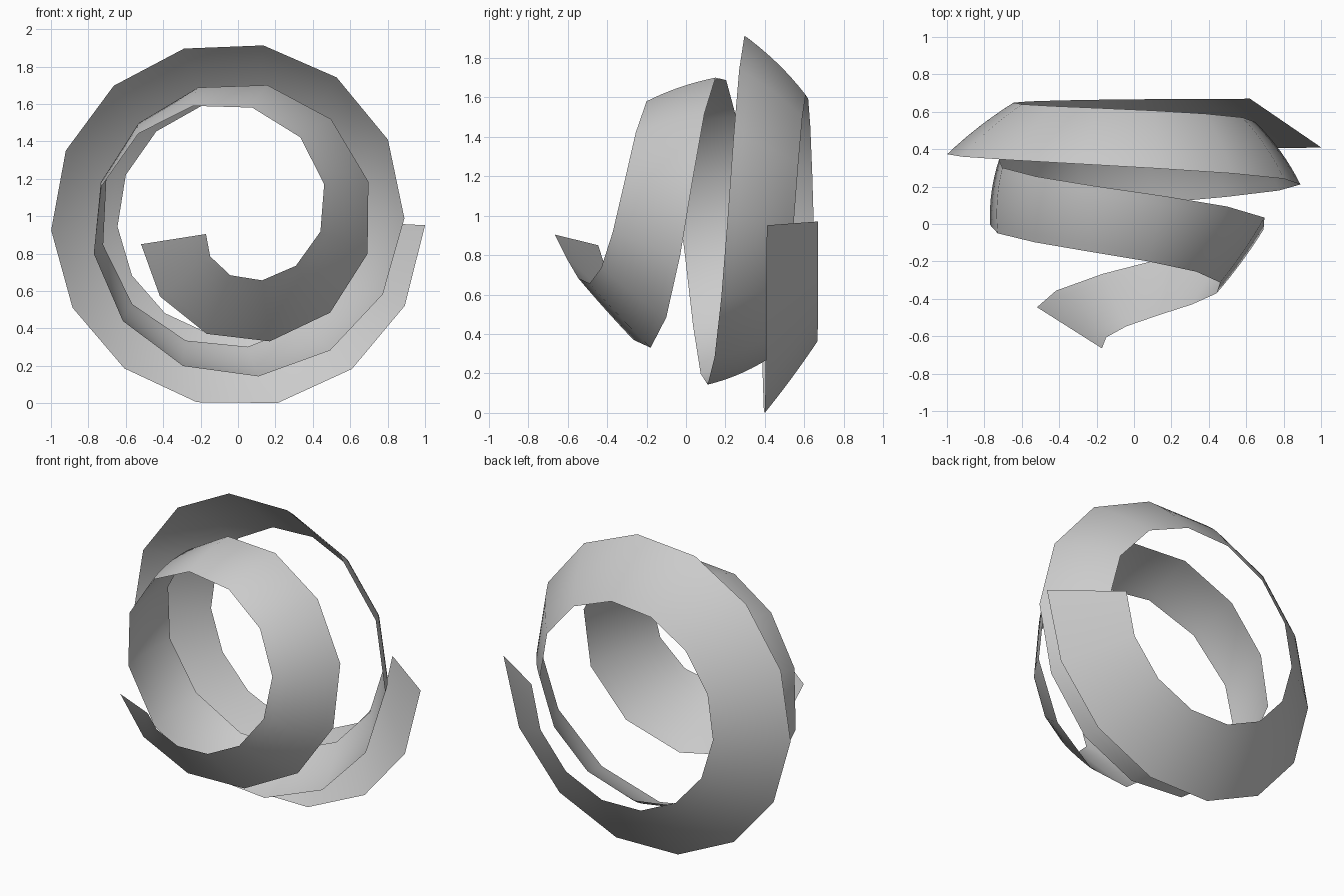
import bpy, bmesh, math
from mathutils import Vector

if "Cube" in bpy.data.objects:
    bpy.data.objects.remove(bpy.data.objects["Cube"])

STEPS, ROWS, CENTRE_Z, KEY = 32, 8, 0.96, 4

# Edge curves of the coiled strip, one key every four steps:
# clockwise angle (degrees), radius, depth
FRONT = dict(
    angle=[0.5, 103, 203, 304, 414, 528, 637, 756, 882],
    radius=[1.0, .98, 1.0, .943, .838, .787, .625, .383, .18],
    depth=[.41, .395, .36, .27, .145, -.005, -.2, -.43, -.665])
BACK = dict(
    angle=[-1, 104, 203.5, 305, 417, 531, 642, 764, 888],
    radius=[.62, .61, .654, .66, .645, .73, .757, .685, .53],
    depth=[.67, .665, .64, .59, .49, .345, .15, -.1, -.445])


def smooth_key(keys, step):
    """Smooth interpolation through evenly spaced keys."""
    i = min(step // KEY, len(keys) - 2)
    u = step / KEY - i
    p = [2 * keys[0] - keys[1]] + keys + [2 * keys[-1] - keys[-2]]
    a, b, c, d = p[i:i + 4]
    return b + u * (c - a + u * (2*a - 5*b + 4*c - d + u * (3*(b - c) + d - a))) / 2


def edge_point(edge, step):
    a = math.radians(smooth_key(edge["angle"], step))
    r = smooth_key(edge["radius"], step)
    return Vector((r * math.cos(a), smooth_key(edge["depth"], step),
                   CENTRE_Z - r * math.sin(a)))


# Strip surface: ribs between the two edges, bulging slightly outward
bm = bmesh.new()
ribs = []
for s in range(STEPS + 1):
    f, b = edge_point(FRONT, s), edge_point(BACK, s)
    mid = (f + b) / 2
    radial = Vector((mid.x, 0, mid.z - CENTRE_Z)).normalized()
    across = (b - f).normalized()
    out = (radial - across * radial.dot(across)).normalized()
    bulge = 0.018 * math.sin(math.pi * s / STEPS)
    rib = []
    for k in range(ROWS + 1):
        u = k / ROWS
        rib.append(bm.verts.new(f.lerp(b, u) + out * bulge * 4 * u * (1 - u)))
    ribs.append(rib)
for r0, r1 in zip(ribs, ribs[1:]):
    for k in range(ROWS):
        bm.faces.new((r0[k], r0[k + 1], r1[k + 1], r1[k])).smooth = True
bm.normal_update()

mesh = bpy.data.meshes.new("coiled_strip")
bm.to_mesh(mesh)
bm.free()
strip = bpy.data.objects.new("coiled_strip", mesh)
bpy.context.collection.objects.link(strip)

grey = bpy.data.materials.new("light_grey")
grey.diffuse_color = (0.6, 0.6, 0.6, 1)
grey.use_nodes = True
grey.node_tree.nodes["Principled BSDF"].inputs["Base Color"].default_value = grey.diffuse_color
mesh.materials.append(grey)
